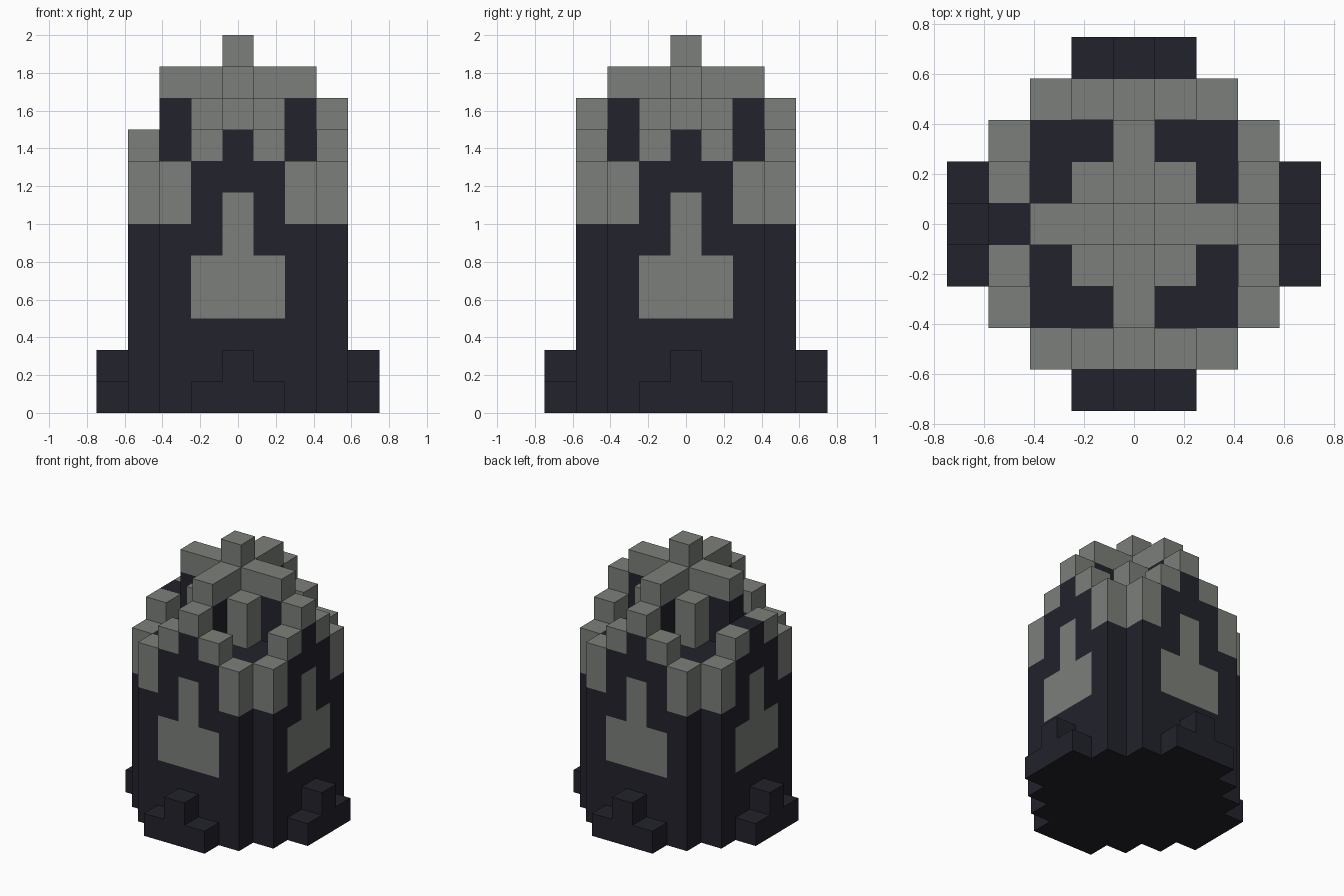
import bpy
import bmesh
import math
from mathutils import Vector

if "Cube" in bpy.data.objects:
    bpy.data.objects.remove(bpy.data.objects["Cube"], do_unlink=True)

UNIT = 1 / 6  # edge length of one block


def make_material(name, colour):
    mat = bpy.data.materials.new(name)
    mat.use_nodes = True
    mat.diffuse_color = colour
    mat.node_tree.nodes["Principled BSDF"].inputs["Base Color"].default_value = colour
    return mat


DARK = make_material("dark slate", (0.016, 0.016, 0.025, 1))
GREY = make_material("stone grey", (0.198, 0.212, 0.192, 1))

cells = {}   # block position -> part name
colours = {}  # part name -> material


def fill(part, mat, xs, ys, zs, turns=1):
    """Fill a range of blocks (inclusive), repeated by quarter turns."""
    colours[part] = mat
    for x in range(xs[0], xs[1] + 1):
        for y in range(ys[0], ys[1] + 1):
            for z in range(zs[0], zs[1] + 1):
                px, py = x, y
                for _ in range(turns):
                    cells[(px, py, z)] = part
                    px, py = -py, px


# Main body: a square tower with notched corners
fill("body", DARK, (-3, 3), (-2, 2), (0, 7))
fill("body", DARK, (-2, 2), (-3, 3), (0, 7))

# Stepped feet on all four sides
fill("feet", DARK, (-1, 1), (-4, -4), (0, 0), 4)
fill("feet", DARK, (0, 0), (-4, -4), (1, 1), 4)

# Inlaid panel with a narrow neck on each side
fill("side_panels", GREY, (-1, 1), (-3, -3), (3, 4), 4)
fill("side_panels", GREY, (0, 0), (-3, -3), (5, 6), 4)

# Grey shoulders at the corners and the stepped rim
for side in (-2, 2):
    fill("shoulders", GREY, (side, side), (-3, -3), (6, 7), 4)
for side in (-1, 1):
    fill("rim_steps", GREY, (side, side), (-3, -3), (8, 8), 4)
fill("rim_centres", DARK, (0, 0), (-3, -3), (8, 8), 4)
fill("rim_peaks", GREY, (0, 0), (-3, -3), (9, 9), 4)
del cells[(-3, 0, 9)]  # the rim peak missing on one side

# Crown: dark cross-shaped core, grey corner pillars, grey cross and knob
fill("crown_core", DARK, (-2, 2), (0, 0), (8, 9), 2)
fill("crown_pillars", GREY, (1, 1), (1, 1), (8, 9), 4)
fill("crown_cross", GREY, (-2, 2), (0, 0), (10, 10), 2)
fill("crown_knob", GREY, (0, 0), (0, 0), (11, 11))


def build_part(part):
    """Make one mesh from the exposed block faces of a part."""
    bm = bmesh.new()
    for cell, owner in cells.items():
        if owner != part:
            continue
        centre = Vector(cell) + Vector((0, 0, 0.5))
        for axis in range(3):
            for sign in (-1, 1):
                n = Vector((0, 0, 0))
                n[axis] = sign
                if tuple(int(c + d) for c, d in zip(cell, n)) in cells:
                    continue
                u = Vector((0, 0, 0))
                u[(axis + 1) % 3] = 0.5
                v = n.cross(u)
                mid = centre + n / 2
                corners = (mid - u - v, mid + u - v, mid + u + v, mid - u + v)
                bm.faces.new([bm.verts.new(p * UNIT) for p in corners])
    bmesh.ops.remove_doubles(bm, verts=bm.verts, dist=0.001)
    bmesh.ops.dissolve_limit(bm, angle_limit=math.radians(1),
                             verts=bm.verts, edges=bm.edges)
    mesh = bpy.data.meshes.new(part)
    bm.to_mesh(mesh)
    bm.free()
    mesh.materials.append(colours[part])
    bpy.context.collection.objects.link(bpy.data.objects.new(part, mesh))


for part_name in colours:
    build_part(part_name)
